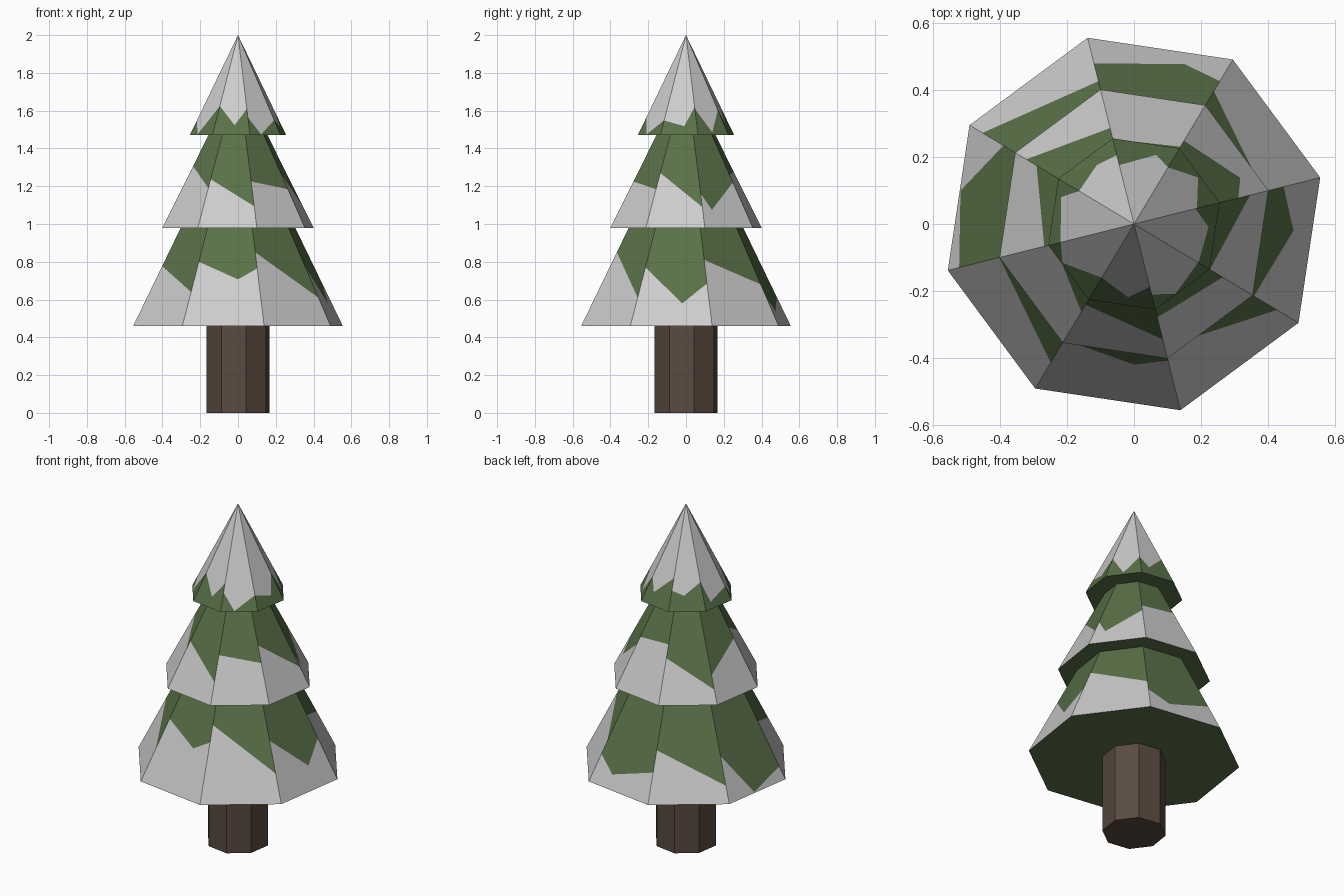
import bpy, bmesh, math
from mathutils import Vector

if "Cube" in bpy.data.objects:
    bpy.data.objects.remove(bpy.data.objects["Cube"])

SIDES = 8
PHASE = math.radians(14)


def material(name, rgb):
    m = bpy.data.materials.new(name)
    m.diffuse_color = (*rgb, 1)
    m.use_nodes = True
    m.node_tree.nodes["Principled BSDF"].inputs["Base Color"].default_value = m.diffuse_color
    return m


GREEN = material("needles", (0.10, 0.165, 0.065))
SNOW = material("snow", (0.8, 0.8, 0.8))
BARK = material("bark", (0.10, 0.068, 0.05))


def corner(k, r, z):
    a = PHASE + k * math.tau / SIDES
    return Vector((r * math.cos(a), r * math.sin(a), z))


def finish(name, bm, mats):
    me = bpy.data.meshes.new(name)
    bm.to_mesh(me)
    bm.free()
    for m in mats:
        me.materials.append(m)
    ob = bpy.data.objects.new(name, me)
    bpy.context.collection.objects.link(ob)
    return ob


def tier(name, r, z0, apex, top, lines, snow_on_top):
    """Eight-sided cone; each side is split by a snow line of (across, height) points."""
    bm = bmesh.new()

    def face(points, snow):
        f = bm.faces.new([bm.verts.new(p) for p in points])
        f.material_index = int(snow)

    def at(k, s, z):
        rz = r * (apex - z) / (apex - z0)
        return corner(k, rz, z).lerp(corner(k + 1, rz, z), s)

    for k, line in enumerate(lines):
        cut = [at(k, s, z) for s, z in line]
        upper = [at(k, 0.5, top)] if top >= apex else [at(k, 1, top), at(k, 0, top)]
        face([at(k, 0, z0), at(k, 1, z0)] + cut[::-1], not snow_on_top)
        face(cut + upper, snow_on_top)
    # underside
    face([corner(k, r, z0) for k in reversed(range(SIDES))], False)
    bmesh.ops.remove_doubles(bm, verts=bm.verts, dist=1e-5)
    return finish(name, bm, [GREEN, SNOW])


# Snow lines, one per side going anticlockwise from +x
lower_lines = [
    [(0, .81), (1, .68)],
    [(0, .61), (.31, .535), (1, .618)],
    [(0, .727), (1, .55)],
    [(0, .696), (.45, .465), (1, .53)],
    [(0, .777), (1, .64)],
    [(0, .80), (.68, .707), (1, .765)],
    [(0, .85), (1, .61)],
    [(0, .77), (.63, .58), (1, .685)],
]
middle_lines = [
    [(0, 1.16), (.22, 1.075), (1, 1.22)],
    [(0, 1.26), (1, 1.277)],
    [(0, 1.21), (1, 1.055)],
    [(0, 1.124), (1, 1.247)],
    [(0, 1.306), (1, 1.19)],
    [(0, 1.237), (1, 1.094)],
    [(0, 1.225), (1, 1.184)],
    [(0, 1.27), (1, 1.09)],
]
top_lines = [
    [(0, 1.61), (.49, 1.485), (1, 1.603)],
    [(0, 1.603), (.30, 1.534), (1, 1.635)],
    [(0, 1.574), (.41, 1.548), (1, 1.615)],
    [(0, 1.615), (.25, 1.504), (1, 1.546)],
    [(0, 1.546), (.33, 1.476), (1, 1.624)],
    [(0, 1.624), (.58, 1.523), (1, 1.61)],
    [(0, 1.565), (.37, 1.474), (1, 1.55)],
    [(0, 1.548), (.63, 1.518), (1, 1.62)],
]

tier("lower_branches", .572, .46, 1.605, .98, lower_lines, False)
tier("middle_branches", .413, .98, 1.783, 1.47, middle_lines, False)
tier("top_branches", .263, 1.47, 2.0, 2.0, top_lines, True)

# Trunk
bm = bmesh.new()
rings = [[bm.verts.new(corner(k, .172, z)) for k in range(SIDES)] for z in (0, .46)]
bm.faces.new(rings[0][::-1])
bm.faces.new(rings[1])
for k in range(SIDES):
    j = (k + 1) % SIDES
    bm.faces.new([rings[0][k], rings[0][j], rings[1][j], rings[1][k]])
finish("trunk", bm, [BARK])
